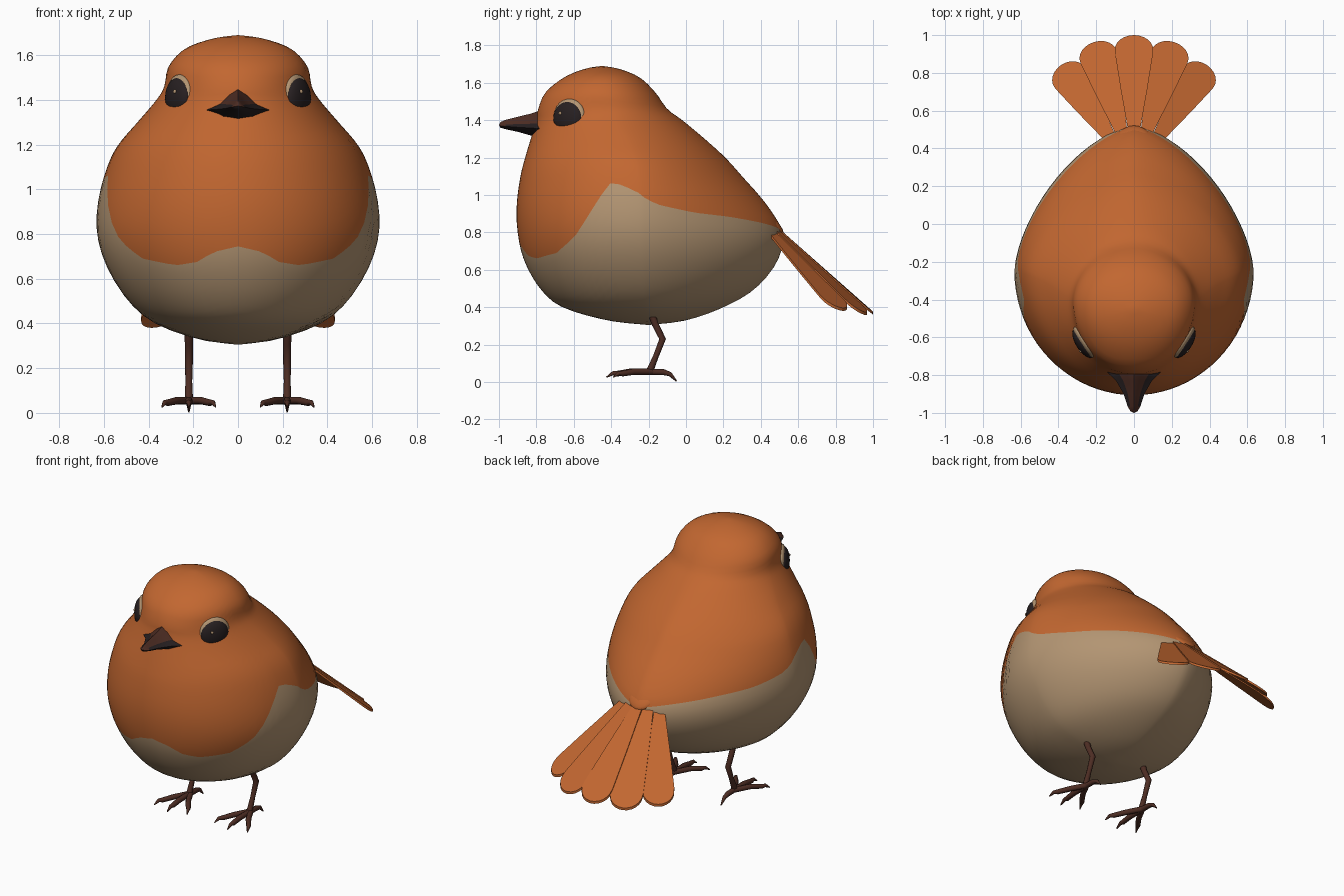
import bpy, bmesh, math
from mathutils import Vector

if "Cube" in bpy.data.objects:
    bpy.data.objects.remove(bpy.data.objects["Cube"])


def material(name, rgb):
    m = bpy.data.materials.new(name)
    m.diffuse_color = (*rgb, 1)
    m.use_nodes = True
    m.node_tree.nodes["Principled BSDF"].inputs["Base Color"].default_value = m.diffuse_color
    return m


ORANGE = material("orange_feathers", (0.54, 0.135, 0.03))
BEIGE = material("beige_belly", (0.45, 0.30, 0.17))
BROWN = material("dark_brown", (0.075, 0.026, 0.017))
BLACK = material("soft_black", (0.02, 0.014, 0.015))


def finish(bm, name, mats, angle=60):
    bmesh.ops.remove_doubles(bm, verts=bm.verts, dist=0.0005)
    bmesh.ops.recalc_face_normals(bm, faces=bm.faces)
    me = bpy.data.meshes.new(name)
    bm.to_mesh(me)
    bm.free()
    for m in mats:
        me.materials.append(m)
    ob = bpy.data.objects.new(name, me)
    bpy.context.collection.objects.link(ob)
    bpy.ops.object.select_all(action='DESELECT')
    ob.select_set(True)
    bpy.context.view_layer.objects.active = ob
    bpy.ops.object.shade_smooth_by_angle(angle=math.radians(angle))
    return ob


def loft(bm, rings, mat_rule=lambda i, j: 0):
    rows = [[bm.verts.new(p) for p in r] for r in rings]
    n = len(rows[0])
    for i in range(len(rows) - 1):
        for j in range(n):
            k = (j + 1) % n
            f = bm.faces.new((rows[i][j], rows[i][k], rows[i + 1][k], rows[i + 1][j]))
            f.material_index = mat_rule(i, j)
    return rows


# Body and head: height, front y, back y, half width, y of widest point
PROFILE = [
    (.305, -.20, -.20, 0, -.20), (.33, -.42, .0, .18, -.2), (.4, -.66, .2, .37, -.22),
    (.5, -.78, .37, .49, -.23), (.65, -.865, .49, .585, -.24), (.8, -.9, .515, .63, -.25),
    (.95, -.905, .43, .625, -.25), (1.1, -.885, .30, .585, -.26), (1.2, -.86, .21, .535, -.28),
    (1.3, -.83, .10, .45, -.32), (1.4, -.80, -.02, .365, -.38), (1.46, -.79, -.10, .33, -.41),
    (1.55, -.75, -.165, .31, -.43), (1.63, -.65, -.25, .235, -.44),
    (1.675, -.54, -.36, .11, -.45), (1.69, -.45, -.45, 0, -.45)]
LAST = len(PROFILE) - 1


def section(t):
    i = min(int(t), LAST - 1)
    u = t - i
    p = [PROFILE[max(0, min(LAST, i + k))] for k in (-1, 0, 1, 2)]
    return [0.5 * (2 * b + (c - a) * u + (2 * a - 5 * b + 4 * c - d) * u * u
                   + (3 * b - a - 3 * c + d) * u ** 3) for a, b, c, d in zip(*p)]


def body_point(t, ang):
    z, yf, yb, w, yc = section(t)
    s, c = math.sin(ang), math.cos(ang)
    w = max(w, 0)
    if c >= 0:
        return Vector((w * s, yc + (yf - yc) * c, z))
    e = 1.25 - 0.25 * max(0, min(1, (z - 1.2) / 0.3))
    return Vector((math.copysign(w * abs(s) ** e, s), yc + (yb - yc) * abs(c) ** e, z))


# Edge between breast and belly: degrees from the front, height
EDGE = [(0, .745), (10, .72), (18, .675), (28, .66), (45, .69), (53, .74), (60, .80), (66, .9),
        (72, 1.0), (77, 1.07), (83, 1.05), (92, 1.0), (102, .95), (120, .905), (135, .885),
        (155, .85), (181, .80)]


def t_of_edge(ang):
    d = abs(math.degrees(ang))
    for (a, za), (b, zb) in zip(EDGE, EDGE[1:]):
        if a <= d <= b:
            z = za + (zb - za) * (d - a) / (b - a)
            break
    lo, hi = 0, LAST
    for _ in range(30):
        mid = (lo + hi) / 2
        lo, hi = (mid, hi) if section(mid)[0] < z else (lo, mid)
    return lo


N, LOW, HIGH = 80, 16, 28
angles = [-math.pi + 2 * math.pi * j / N for j in range(N)]
edge_t = [t_of_edge(a) for a in angles]
rings = []
for i in range(LOW + HIGH + 1):
    ring = []
    for a, e in zip(angles, edge_t):
        t = e * i / LOW if i <= LOW else e + (LAST - e) * (i - LOW) / HIGH
        ring.append(body_point(t, a))
    rings.append(ring)
bm = bmesh.new()
loft(bm, rings, lambda i, j: 1 if i < LOW else 0)
finish(bm, "body", [ORANGE, BEIGE], 80)


def ellipsoid(name, mat, loc, size, rot=(0, 0, 0)):
    bm = bmesh.new()
    bmesh.ops.create_uvsphere(bm, u_segments=24, v_segments=14, radius=1)
    for v in bm.verts:
        v.co = Vector((v.co.x * size[0], v.co.y * size[1], v.co.z * size[2]))
    ob = finish(bm, name, [mat])
    ob.location, ob.rotation_euler = loc, rot
    return ob


# Eyes with pale rims and glints
for side, label in ((1, "right"), (-1, "left")):
    turn = (0, 0, -side * math.radians(32))
    ellipsoid(label + "_eye_rim", BEIGE, (side * .262, -.623, 1.419), (.032, .098, .095), turn)
    ellipsoid(label + "_eye", BLACK, (side * .268, -.63, 1.41), (.04, .09, .09), turn)
    ellipsoid(label + "_eye_glint", BEIGE, (side * .282, -.672, 1.437), (.008, .009, .009), turn)

# Beak: y, half width, top, middle and bottom heights
BEAK = [(-.72, .145, 1.46, 1.355, 1.305), (-.785, .14, 1.45, 1.355, 1.308),
        (-.83, .095, 1.435, 1.358, 1.318), (-.90, .055, 1.418, 1.362, 1.338),
        (-.965, .034, 1.402, 1.367, 1.352), (-.992, .018, 1.39, 1.37, 1.36),
        (-1.0, 0, 1.373, 1.373, 1.373)]
rings = []
for y, w, top, mid, low in BEAK:
    half = [(0, top), (.3 * w, mid + .72 * (top - mid)), (.6 * w, mid + .3 * (top - mid)),
            (w, mid), (.6 * w, mid + .72 * (low - mid)), (0, low)]
    rings.append([(x, y, z) for x, z in half] + [(-x, y, z) for x, z in half[-2:0:-1]])
bm = bmesh.new()
# Brown upper ridge and tip, black gape and lower bill
loft(bm, rings, lambda i, j: 0 if (j in (0, 1, 8, 9) or (i > 3 and j in (2, 7))) else 1)
finish(bm, "beak", [BROWN, BLACK], 50)


# Tail: five overlapping feathers on a sloping fan
def feather(name, ang, r_tip, half_ang, lift):
    outline = [(.17, -.8), (.45, -1), (r_tip - .08, -1)]
    outline += [(r_tip - .08 + .08 * math.cos(q), math.sin(q))
                for q in [math.radians(d) for d in range(-70, 71, 14)]]
    outline += [(r_tip - .08, 1), (.45, 1), (.17, .8)]
    bm = bmesh.new()
    levels = []
    for dz in (0, -.016):
        row = []
        for r, k in outline:
            a = ang + half_ang * k
            row.append(bm.verts.new((r * math.sin(a), .27 + r * math.cos(a),
                                     1.015 - .885 * r + lift + dz)))
        bm.faces.new(row)
        levels.append(row)
    n = len(outline)
    for j in range(n):
        k = (j + 1) % n
        bm.faces.new((levels[0][j], levels[0][k], levels[1][k], levels[1][j]))
    return finish(bm, name, [ORANGE], 30)


for k in range(-2, 3):
    feather(f"tail_feather_{k + 3}", math.radians(17 * k), (.73, .725, .69)[abs(k)],
            math.radians(9), .008 - .008 * abs(k))

# Feathers covering the tail base
slope = math.radians(-42)
ellipsoid("rump_cover", ORANGE, (0, .40, .90), (.11, .16, .035), (slope, 0, 0))
ellipsoid("rump_spot", BEIGE, (0, .405, .926), (.014, .045, .01), (slope, 0, 0))
for side, label in ((1, "right"), (-1, "left")):
    ellipsoid(label + "_wing_tip", ORANGE, (side * .135, .375, .90), (.03, .11, .035),
              (slope, 0, side * .35))


# Legs and feet: tapered tubes along paths of (x, y, z, radius)
def tube(bm, path, sides=8):
    pts = [Vector(p[:3]) for p in path]
    rings = []
    for i, p in enumerate(path):
        d = (pts[min(i + 1, len(pts) - 1)] - pts[max(i - 1, 0)]).normalized()
        u = d.cross(Vector((1, 0, 0)) if abs(d.x) < .8 else Vector((0, 0, 1))).normalized()
        v = d.cross(u)
        rings.append([pts[i] + p[3] * (math.cos(q) * u + math.sin(q) * v)
                      for q in [2 * math.pi * j / sides for j in range(sides)]])
    rows = loft(bm, rings)
    bm.faces.new(rows[0])
    bm.faces.new(rows[-1])


for side, label in ((1, "right"), (-1, "left")):
    x = side * .22
    bm = bmesh.new()
    tube(bm, [(x, -.19, .38, .02), (x, -.165, .31, .018), (x, -.125, .23, .018),
              (x, -.16, .14, .015), (x, -.195, .055, .019)])
    for dx in (-.12, 0, .12):
        reach = .23 - abs(dx) * .3
        tube(bm, [(x, -.18, .055, .017), (x + dx * .45, -.195 - reach * .45, .055, .017),
                  (x + dx * .8, -.195 - reach * .75, .045, .015),
                  (x + dx * .9, -.195 - reach * .85, .047, .011),
                  (x + dx, -.195 - reach, .026, .003)])
    tube(bm, [(x, -.20, .055, .017), (x, -.12, .053, .016), (x, -.085, .042, .012),
              (x, -.05, .004, .003)])
    finish(bm, label + "_leg", [BROWN], 50)
